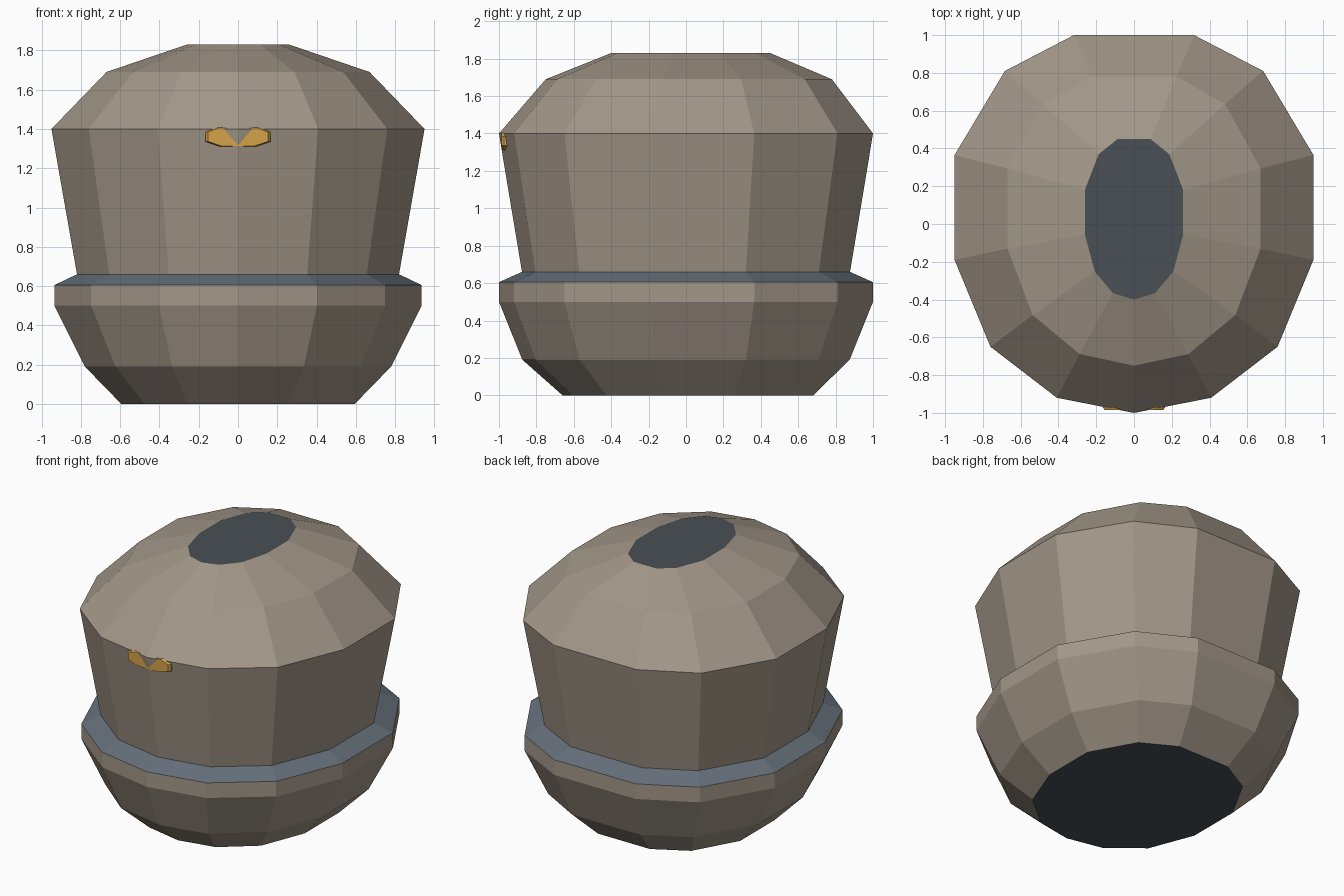
import bpy
import bmesh

cube = bpy.data.objects.get("Cube")
if cube:
    bpy.data.objects.remove(cube, do_unlink=True)


def make_material(name, rgb):
    mat = bpy.data.materials.new(name)
    mat.use_nodes = True
    mat.diffuse_color = (*rgb, 1)
    mat.node_tree.nodes["Principled BSDF"].inputs["Base Color"].default_value = (*rgb, 1)
    return mat


taupe = make_material("taupe", (0.365, 0.31, 0.25))
slate = make_material("dark slate", (0.065, 0.08, 0.09))
steel = make_material("blue grey", (0.13, 0.16, 0.195))
gold = make_material("gold", (0.66, 0.36, 0.065))

# Thirteen-sided outline: one front corner, then six mirrored pairs
HALF = [(0.43, -0.92), (0.8, -0.65), (1, -0.19), (1, 0.365), (0.72, 0.81), (0.335, 1)]
OUTLINE = [(0, -1)] + HALF + [(-x, y) for x, y in reversed(HALF)]


def finish(name, bm, mats):
    bmesh.ops.recalc_face_normals(bm, faces=bm.faces)
    mesh = bpy.data.meshes.new(name)
    bm.to_mesh(mesh)
    bm.free()
    for mat in mats:
        mesh.materials.append(mat)
    obj = bpy.data.objects.new(name, mesh)
    bpy.context.collection.objects.link(obj)
    return obj


def loft(name, rings, mats, cap_bottom=False, cap_top=False):
    """Skin the outline through rings of (z, half width, half depth, y centre)."""
    bm = bmesh.new()
    loops = [[bm.verts.new((x * w, y * d + c, z)) for x, y in OUTLINE]
             for z, w, d, c in rings]
    n = len(OUTLINE)
    for low, high in zip(loops, loops[1:]):
        for i in range(n):
            j = (i + 1) % n
            bm.faces.new((low[i], low[j], high[j], high[i]))
    if cap_bottom:
        bm.faces.new(loops[0][::-1]).material_index = 1
    if cap_top:
        bm.faces.new(loops[-1]).material_index = 1
    return finish(name, bm, mats)


# Lower bowl with dark underside
loft("lower_bowl", [(0, 0.595, 0.67, 0.01), (0.19, 0.78, 0.875, 0),
                    (0.5, 0.935, 1, 0), (0.605, 0.935, 1, 0)],
     [taupe, slate], cap_bottom=True)

# Sloping collar ledge
collar = loft("collar", [(0.605, 0.935, 1, 0), (0.66, 0.82, 0.877, 0)], [steel])

# Upper body and faceted dome with dark flat top
loft("upper_body", [(0.66, 0.82, 0.877, 0), (1.4, 0.95, 1, 0),
                    (1.69, 0.67, 0.765, 0.015), (1.83, 0.26, 0.425, 0.025)],
     [taupe, slate], cap_top=True)

# Lofts are open strips, so make every face point outward
for obj in list(bpy.context.collection.objects):
    if obj.name in ("lower_bowl", "collar", "upper_body"):
        bm = bmesh.new()
        bm.from_mesh(obj.data)
        middle = sum(v.co.z for v in bm.verts) / len(bm.verts)
        for face in bm.faces:
            out = face.calc_center_median()
            out.z -= middle
            if face.normal.dot(out) < 0:
                face.normal_flip()
        bm.to_mesh(obj.data)
        bm.free()

# Two-lobed front badge with chamfered rim, partly sunk in the front corner
badge_half = [(0, 1.31), (0.09, 1.31), (0.165, 1.335), (0.165, 1.385),
              (0.11, 1.408), (0.065, 1.408), (0.045, 1.395), (0, 1.395)]
badge = badge_half + [(-x, z) for x, z in badge_half[-2:0:-1]]
bm = bmesh.new()
layers = []
for y, s in ((-0.94, 1), (-0.972, 1), (-0.986, 0.93)):
    layers.append([bm.verts.new((x * s, y, 1.36 + (z - 1.36) * s)) for x, z in badge])
for a, b in zip(layers, layers[1:]):
    for i in range(len(badge)):
        j = (i + 1) % len(badge)
        bm.faces.new((a[i], a[j], b[j], b[i]))
bm.faces.new(layers[0])
bm.faces.new(layers[-1])
finish("front_badge", bm, [gold])
